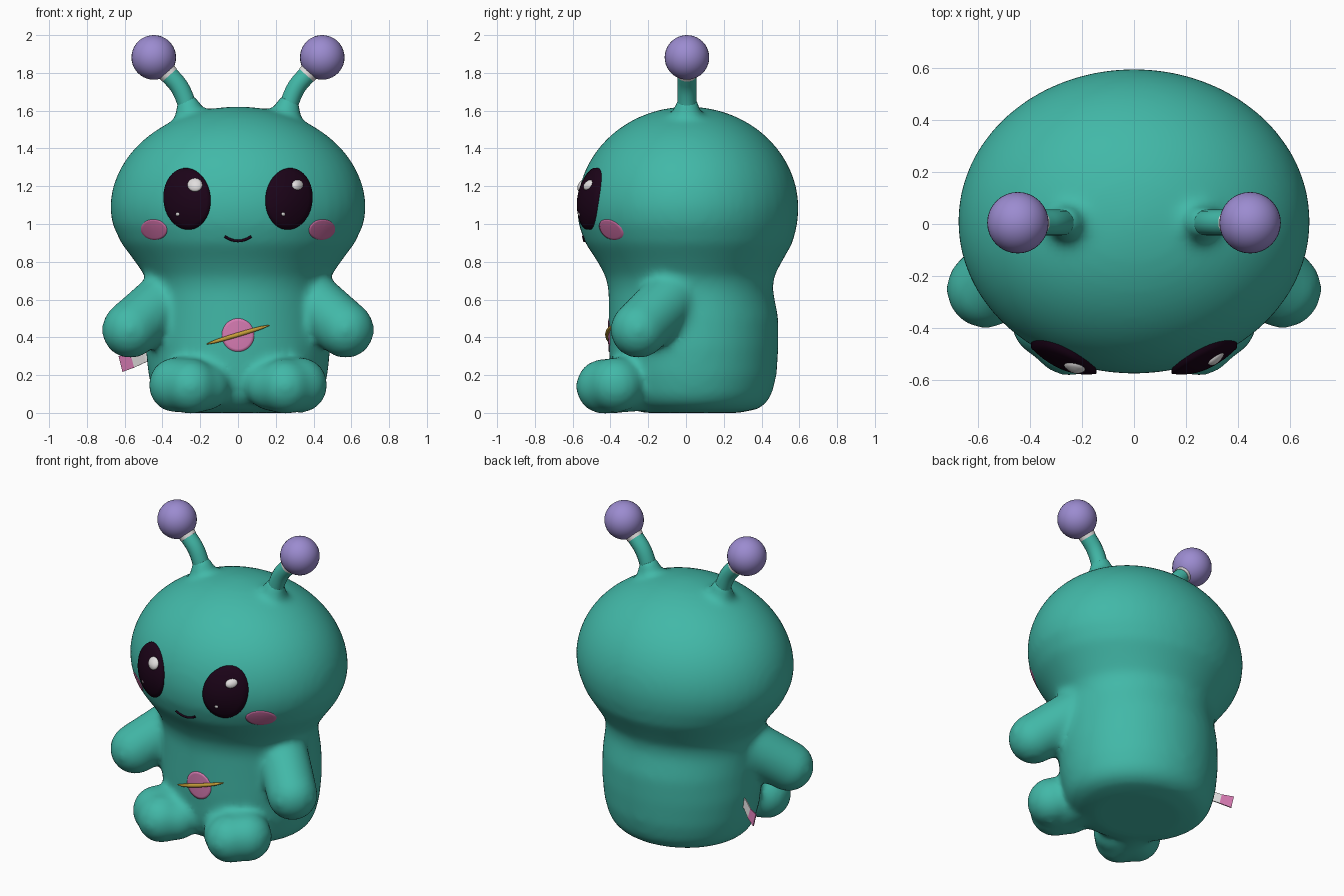
import bpy, bmesh, math
from mathutils import Vector
from mathutils.bvhtree import BVHTree

if "Cube" in bpy.data.objects:
    bpy.data.objects.remove(bpy.data.objects["Cube"])


def material(name, r, g, b):
    m = bpy.data.materials.new(name)
    m.use_nodes = True
    m.diffuse_color = (r, g, b, 1)
    bsdf = m.node_tree.nodes["Principled BSDF"]
    bsdf.inputs["Base Color"].default_value = (r, g, b, 1)
    bsdf.inputs["Roughness"].default_value = 0.7
    return m


TEAL = material("teal", 0.054, 0.48, 0.39)
LILAC = material("lilac", 0.33, 0.26, 0.63)
DARK = material("dark plum", 0.011, 0.001, 0.009)
BLUSH = material("blush", 0.54, 0.14, 0.33)
PINK = material("pink", 0.68, 0.20, 0.45)
WHITE = material("off white", 0.75, 0.73, 0.73)
GOLD = material("gold", 0.56, 0.34, 0.04)


def add_object(name, mesh, *mats):
    ob = bpy.data.objects.new(name, mesh)
    bpy.context.collection.objects.link(ob)
    for m in mats:
        mesh.materials.append(m)
    return ob


def finish(name, bm, *mats, smooth=True):
    bmesh.ops.recalc_face_normals(bm, faces=bm.faces[:])
    for f in bm.faces:
        f.smooth = smooth
    mesh = bpy.data.meshes.new(name)
    bm.to_mesh(mesh)
    bm.free()
    return add_object(name, mesh, *mats)


def loft(bm, rings, segs=48):
    """Closed skin over elliptical rings given as (z, rx, ry, cy)."""
    loops = []
    for z, rx, ry, cy in rings:
        angles = [math.tau * i / segs for i in range(segs)]
        loops.append([bm.verts.new((rx * math.cos(a), cy + ry * math.sin(a), z)) for a in angles])
    for lo, hi in zip(loops, loops[1:]):
        for i in range(segs):
            j = (i + 1) % segs
            bm.faces.new((lo[i], lo[j], hi[j], hi[i]))
    bm.faces.new(loops[0][::-1])
    bm.faces.new(loops[-1])


def capsule(bm, a, b, ra, rb):
    a, b = Vector(a), Vector(b)
    axis = b - a
    for v in bmesh.ops.create_icosphere(bm, subdivisions=4, radius=1)["verts"]:
        v.co = b + v.co * rb if v.co.dot(axis) > 0 else a + v.co * ra


def tube(name, points, radii, mat):
    """Smooth round tube through a path, stored as a mesh."""
    cu = bpy.data.curves.new(name, 'CURVE')
    cu.dimensions = '3D'
    cu.bevel_depth = 1
    cu.bevel_resolution = 5
    cu.use_fill_caps = True
    sp = cu.splines.new('NURBS')
    sp.points.add(len(points) - 1)
    for p, co, r in zip(sp.points, points, radii):
        p.co = (*co, 1)
        p.radius = r
    sp.order_u = 3
    sp.use_endpoint_u = True
    sp.resolution_u = 8
    tmp = bpy.data.objects.new(name + " path", cu)
    bpy.context.collection.objects.link(tmp)
    dg = bpy.context.evaluated_depsgraph_get()
    mesh = bpy.data.meshes.new_from_object(tmp.evaluated_get(dg))
    bpy.data.objects.remove(tmp)
    mesh.materials.clear()
    for f in mesh.polygons:
        f.use_smooth = True
    return add_object(name, mesh, mat)


# Body: head and torso loft, arms, legs and antenna roots, fused and softened
bm = bmesh.new()
rings = [(0.0, .27, .25, .03), (.02, .37, .34, .04), (.05, .42, .385, .04), (.1, .45, .415, .04),
         (.2, .475, .44, .04), (.35, .49, .45, .04), (.5, .485, .45, .04), (.65, .475, .435, .025),
         (.72, .49, .445, .02), (.8, .545, .488, .02), (.9, .62, .55, .015), (1.0, .666, .58, .01)]
for i in range(15):
    t = math.radians(i * 6.2)
    rings.append((1.08 + .542 * math.sin(t), .678 * math.cos(t), .587 * math.cos(t), .01))
loft(bm, rings)
for s in (-1, 1):
    capsule(bm, (s * .39, -.09, .595), (s * .57, -.25, .44), .155, .152)
    # Leg: wide foot, rounded toe
    capsule(bm, (s * .17, -.39, .135), (s * .325, -.37, .148), .125, .15)
    capsule(bm, (s * .2, -.2, .15), (s * .25, -.437, .14), .14, .147)
    capsule(bm, (s * .25, .005, 1.5), (s * .262, .005, 1.625), .10, .066)
body = finish("body", bm, TEAL)
remesh = body.modifiers.new("fuse", 'REMESH')
remesh.mode = 'VOXEL'
remesh.voxel_size = 0.02
remesh.use_smooth_shade = True
soften = body.modifiers.new("soften", 'SMOOTH')
soften.factor = 0.5
soften.iterations = 18
bpy.context.view_layer.update()
BODY = BVHTree.FromObject(body, bpy.context.evaluated_depsgraph_get())


def front(tree, x, z):
    hit = tree.ray_cast(Vector((x, -2, z)), Vector((0, 1, 0)))[0]
    return hit.y if hit else -0.4


def patch(name, tree, c, r, mat, tilt=0, rim=.003, bulge=.001, segs=36, steps=6):
    """Oval plate that hugs the front of a surface; returns its own surface."""
    bm = bmesh.new()
    ct, st = math.cos(tilt), math.sin(tilt)

    def vert(k, a, lift):
        u, v = r[0] * k * math.cos(a), r[1] * k * math.sin(a)
        x, z = c[0] + u * ct - v * st, c[1] + u * st + v * ct
        return bm.verts.new((x, front(tree, x, z) - lift, z))

    angles = [math.tau * i / segs for i in range(segs)]
    centre = vert(0, 0, rim + bulge)
    loops = []
    for n in range(1, steps + 1):
        k = n / steps
        loops.append([vert(k, a, rim + bulge * (1 - k * k)) for a in angles])
    loops.append([vert(1, a, -.015) for a in angles])
    for i in range(segs):
        j = (i + 1) % segs
        bm.faces.new((centre, loops[0][i], loops[0][j]))
        for p, q in zip(loops, loops[1:]):
            bm.faces.new((p[i], q[i], q[j], p[j]))
    bmesh.ops.recalc_face_normals(bm, faces=bm.faces[:])
    surface = BVHTree.FromBMesh(bm)
    finish(name, bm, mat)
    return surface


for s, side in ((-1, "right"), (1, "left")):
    # Eyes with highlights, and cheeks
    eye = patch(side + " eye", BODY, (s * .27, 1.133), (.125, .164), DARK, -s * .1, .016, .022)
    big = .04 if s < 0 else .03
    shine_x = -.228 if s < 0 else .315
    patch(side + " eye highlight", eye, (shine_x, 1.207), (big, big * .9), WHITE, 0, .004, .014, 16, 4)
    patch(side + " eye glint", eye, (s * .28 - .04, 1.052), (.01, .01), WHITE, 0, .003, .003, 12, 2)
    patch(side + " cheek", BODY, (s * .445, .97), (.07, .054), BLUSH, s * .1)

    # Antenna stalk, pale collar and ball tip
    path = [(.25, 1.5), (.26, 1.59), (.278, 1.66), (.31, 1.73), (.36, 1.785), (.42, 1.85)]
    tube(side + " antenna", [(s * x, .005, z) for x, z in path], [.05] * len(path), TEAL)
    collar = [(.362, 1.788), (.378, 1.806), (.395, 1.826)]
    tube(side + " antenna collar", [(s * x, .005, z) for x, z in collar], (.052, .054, .054), WHITE)
    bm = bmesh.new()
    bmesh.ops.create_uvsphere(bm, u_segments=32, v_segments=20, radius=.118)
    bmesh.ops.translate(bm, verts=bm.verts[:], vec=(s * .446, .005, 1.882))
    finish(side + " antenna ball", bm, LILAC)

# Smile
steps = [i / 5 - 1 for i in range(11)]
smile = [(.07 * t, .91 + .024 * t * t) for t in steps]
tube("mouth", [(x, front(BODY, x, z) - .002, z) for x, z in smile], [.007] * len(steps), DARK)

# Belly emblem: disc with a slim tilted band across it
patch("belly disc", BODY, (0, .412), (.086, .088), PINK)
band = [(.167 * t, .414 + .05 * t) for t in steps]
tube("belly band", [(x, front(BODY, x, z) - .008, z) for x, z in band],
     [.002 + .01 * math.sqrt(1 - t * t) for t in steps], GOLD)

# Side tag: pale strip with a pink end
bm = bmesh.new()
edges = [((-.44, .06, .34), (-.44, .06, .28)), ((-.5, .09, .333), (-.49, .09, .268)),
         ((-.568, .135, .306), (-.55, .135, .24)), ((-.632, .17, .3), (-.612, .17, .217))]
pairs = [[bm.verts.new(p) for p in e] for e in edges]
for n, (a, b) in enumerate(zip(pairs, pairs[1:])):
    bm.faces.new((a[0], a[1], b[1], b[0])).material_index = int(n == 2)
tag = finish("side tag", bm, WHITE, PINK, smooth=False)
thick = tag.modifiers.new("thickness", 'SOLIDIFY')
thick.thickness = 0.006
